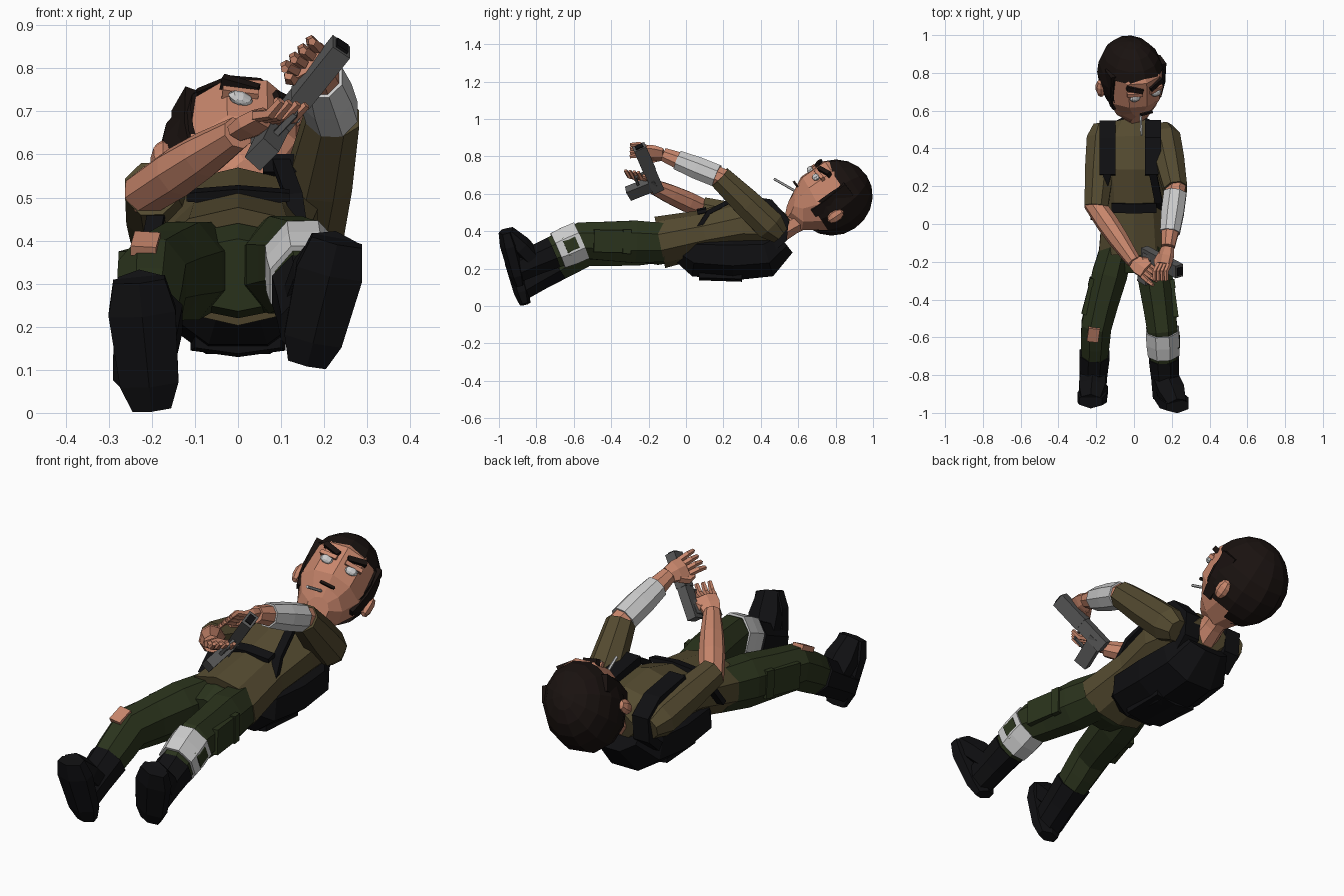
import bpy, bmesh, math
from mathutils import Vector, Matrix

cube = bpy.data.objects.get("Cube")
if cube:
    bpy.data.objects.remove(cube, do_unlink=True)


def material(name, *color):
    mat = bpy.data.materials.new(name)
    mat.use_nodes = True
    mat.diffuse_color = (*color, 1)
    mat.node_tree.nodes["Principled BSDF"].inputs["Base Color"].default_value = (*color, 1)
    return mat


SKIN = material("skin", .58, .24, .15)
SHIRT = material("olive_cloth", .09, .07, .03)
PANTS = material("green_cloth", .024, .034, .012)
BLACK = material("black_gear", .005, .005, .006)
HAIR = material("dark_hair", .01, .006, .005)
WHITE = material("bandage", .6, .6, .6)
METAL = material("gun_metal", .1, .1, .1)
SIDEWAYS = Vector((1, 0, 0))
FORWARD = Vector((0, 1, 0))


def finish(name, bm, mat, frame):
    bmesh.ops.recalc_face_normals(bm, faces=bm.faces)
    mesh = bpy.data.meshes.new(name)
    bm.to_mesh(mesh)
    bm.free()
    mesh.materials.append(mat)
    obj = bpy.data.objects.new(name, mesh)
    bpy.context.collection.objects.link(obj)
    obj.matrix_world = frame


def loft(name, path, widths, mat, sides=8, flat=1, hint=SIDEWAYS, frame=Matrix()):
    """Skin flat-sided rings along a path; depth is half width times flat."""
    bm = bmesh.new()
    points = [Vector(p) for p in path]
    grow = 1 / math.cos(math.pi / sides)
    rings = []
    for i, (point, width) in enumerate(zip(points, widths)):
        tangent = (points[min(i + 1, len(points) - 1)] - points[max(i - 1, 0)]).normalized()
        across = (hint - tangent * tangent.dot(hint)).normalized()
        through = tangent.cross(across) * flat
        angles = [2 * math.pi * (k + .5) / sides for k in range(sides)]
        rings.append([bm.verts.new(point + (across * math.cos(a) + through * math.sin(a)) * width * grow)
                      for a in angles])
    for lower, upper in zip(rings, rings[1:]):
        for k in range(sides):
            j = (k + 1) % sides
            bm.faces.new((lower[k], lower[j], upper[j], upper[k]))
    bm.faces.new(rings[0])
    bm.faces.new(rings[-1])
    finish(name, bm, mat, frame)


def ball(name, center, size, mat, segments, frame, drop=lambda c: False):
    bm = bmesh.new()
    bmesh.ops.create_uvsphere(bm, u_segments=segments, v_segments=segments - 2, radius=1)
    bmesh.ops.scale(bm, vec=size, verts=bm.verts)
    bmesh.ops.translate(bm, vec=center, verts=bm.verts)
    unwanted = [f for f in bm.faces if drop(f.calc_center_median())]
    bmesh.ops.delete(bm, geom=unwanted, context='FACES')
    finish(name, bm, mat, frame)


def along(start, end, *fractions):
    """Points on the line through start and end."""
    start, end = Vector(start), Vector(end)
    return [start + (end - start) * f for f in fractions]


# Torso, belt and neck
loft("shirt", [(0, -.14, .34), (0, .1, .39), (0, .3, .43), (0, .45, .42), (0, .54, .4)],
     (.185, .165, .185, .17, .1), SHIRT, sides=10, flat=.72)
loft("chest_belt", along((0, .06, .5), (0, .11, .51), 0, 1), [.12] * 2, BLACK, sides=6, flat=.14)
loft("neck", along((0, .48, .39), (0, .7, .51), 0, .4, 1), (.065, .055, .06), SKIN)
loft("pelvis", [(0, -.04, .34), (0, -.16, .33), (0, -.25, .32)], (.155, .17, .13), PANTS, sides=10, flat=.62)

# Backpack with straps
loft("backpack", [(0, -.02, .31), (0, .05, .28), (0, .25, .27), (0, .43, .28), (0, .52, .35)],
     (.11, .165, .18, .17, .11), BLACK, flat=.74)
loft("backpack_pocket", along((0, .07, .165), (0, .3, .16), 0, 1), (.1, .11), BLACK, sides=6, flat=.24)
for side, x, top in (("right", -.14, .52), ("left", .1, .55)):
    loft(side + "_shoulder_strap",
         [(x, .45, .3), (x, .52, .36), (x, .53, .46), (x, .45, top), (x, .26, top + .03)],
         [.042] * 5, BLACK, sides=4, flat=.5)
    loft(side + "_side_strap", [(x, .27, top + .03), (x * 1.3, .12, .5), (x * 1.5, .03, .36)],
         [.02] * 3, BLACK, sides=4, flat=.6)


def hand(side, wrist, tip, spread):
    wrist, tip, spread = Vector(wrist), Vector(tip), Vector(spread).normalized()
    reach = tip - wrist
    curl = reach.cross(spread).normalized() * .015
    loft(side + "_palm", along(wrist, tip, 0, .25, .5), (.036, .048, .046), SKIN, sides=6, flat=.5, hint=spread)
    for i in range(4):
        offset = spread * (i - 1.5) * .025
        root, end = wrist + reach / 2 + offset, tip + offset * 1.2
        loft(f"{side}_finger_{i + 1}", [root, (root + end) / 2 + curl, end], (.012, .011, .008),
             SKIN, sides=5, hint=spread)
    base = wrist + reach * .2 - spread * .035
    loft(side + "_thumb", [base, base + reach * .2 - spread * .025, base + reach * .4 - spread * .02],
         (.017, .014, .009), SKIN, sides=5, hint=spread)


# Arms
left_elbow, left_wrist = (.22, .18, .69), (.18, -.12, .81)
right_elbow, right_wrist = (-.2, .09, .52), (0, -.2, .65)
for side, shoulder, elbow, wrist in (("left", (.165, .45, .43), left_elbow, left_wrist),
                                     ("right", (-.17, .45, .43), right_elbow, right_wrist)):
    loft(side + "_sleeve", along(shoulder, elbow, -.2, 0, .45, 1), (.05, .08, .076, .062), SHIRT)
    loft(side + "_forearm", along(elbow, wrist, -.1, .3, .6, 1), (.05, .055, .05, .036), SKIN)
loft("left_arm_bandage", along(left_elbow, left_wrist, .05, .4, .75), (.06, .06, .052), WHITE)
hand("left", left_wrist, (.14, -.3, .83), (1, 0, 1))
hand("right", right_wrist, (.13, -.29, .72), (-.6, -.7, .1))

# Pistol
rear, muzzle = (.055, -.15, .62), (.24, -.25, .85)
gun_side = Vector((0, -.9, -.4))
loft("pistol_slide", along(rear, muzzle, 0, .5), [.032] * 2, METAL, sides=4, flat=.7, hint=gun_side)
loft("pistol_barrel", along(rear, muzzle, .48, 1), [.035] * 2, METAL, sides=4, flat=.7, hint=gun_side)
loft("pistol_muzzle", along(rear, muzzle, .98, 1.02), [.022] * 2, BLACK, sides=4, flat=.7, hint=gun_side)
loft("pistol_grip", along((.085, -.16, .66), (.055, -.31, .6), 0, 1), [.024] * 2, METAL, sides=4, flat=1.4,
     hint=Vector((1, 0, -1)))
loft("trigger_guard", [(.14, -.21, .72), (.13, -.27, .69), (.07, -.25, .63)], [.007] * 3, METAL, sides=4)

# Legs, thigh pockets and boots
left_hip, left_knee, left_ankle = (.09, -.12, .34), (.15, -.56, .35), (.17, -.91, .2)
right_hip, right_knee, right_ankle = (-.09, -.12, .34), (-.2, -.54, .31), (-.22, -.89, .1)
for side, out, hip, knee, ankle, heel, toe in (
        ("left", 1, left_hip, left_knee, left_ankle, (.16, -.89, .115), (.23, -.965, .4)),
        ("right", -1, right_hip, right_knee, right_ankle, (-.2, -.86, .01), (-.23, -.94, .31))):
    loft(side + "_leg", along(hip, knee, 0, .35, .7, 1) + along(knee, ankle, .25, .6),
         (.085, .093, .085, .08, .075, .065), PANTS, flat=1.22)
    pocket = [p + SIDEWAYS * out * .075 for p in along(hip, knee, .4, .5, .85)]
    loft(side + "_thigh_pocket", pocket, [.02] * 3, PANTS, sides=4, flat=3)
    loft(side + "_pocket_flap", pocket[:2], [.025] * 2, PANTS, sides=4, flat=2.6)
    loft(side + "_boot_shaft", along(knee, ankle, .42, .7, 1), (.08, .073, .07), BLACK, flat=1.08)
    loft(side + "_boot_sole", along(heel, toe, 0, .2, .75, 1), (.045, .068, .078, .06), BLACK, sides=6, flat=.55)
    shaft_middle, = along(knee, ankle, .72)
    loft(side + "_boot_instep", along(shaft_middle, toe, 0, .5, .95), (.066, .07, .05), BLACK, sides=6, flat=.75)

# Knee brace and torn knee
loft("left_knee_brace", along(left_knee, left_ankle, 0, .18, .36), (.087, .088, .083), WHITE, flat=1.2)
loft("brace_opening", [p + SIDEWAYS * .08 for p in along(left_knee, left_ankle, .06, .24)], [.01] * 2,
     PANTS, sides=6, flat=4.5)
loft("right_knee_tear", along((-.21, -.55, .41), (-.22, -.62, .375), 0, 1), [.03] * 2, SKIN, sides=4, flat=.4)

# Head frame: tipped back, turned a little towards its left
left_axis = Vector((.92, .25, -.34)).normalized()
face_axis = Vector((.4, -.5, .75)).normalized()
HEAD = Matrix((left_axis, -face_axis, face_axis.cross(left_axis))).transposed().to_4x4()
HEAD.translation = (-.015, .79, .58)

# Head, hair and face
loft("head", [(0, -.1, -.22), (0, -.06, -.19), (0, -.03, -.1), (0, -.03, .06), (0, -.02, .13)],
     (.05, .1, .142, .143, .1), SKIN, sides=10, flat=1.15, frame=HEAD)
ball("hair", (0, 0, 0), (.174, .208, .212), HAIR, 12, HEAD,
     lambda c: (c.y < -.06 and c.z < .09) or (c.y < .07 and c.z < -.1))
for side, s in (("right", -1), ("left", 1)):
    ball(side + "_ear", (s * .17, .02, -.05), (.025, .035, .05), SKIN, 7, HEAD)
    loft(side + "_sideburn", [(s * .145, -.06, .09), (s * .145, -.05, -.04), (s * .13, -.05, -.14)],
         (.016, .014, .009), HAIR, sides=4, flat=2.5, frame=HEAD)
    ball(side + "_eye", (s * .06, -.185, -.02), (.032, .016, .02), WHITE, 8, HEAD)
    for part, height, tilt, width, mat in (("_eyelid", 0, .005, .012, SKIN), ("_eyebrow", .02, .028, .015, HAIR)):
        loft(side + part, [(s * .02, -.195, height), (s * .1, -.17, height + tilt)], [width] * 2, mat,
             sides=4, flat=.8, hint=FORWARD, frame=HEAD)
loft("mouth", [(-.035, -.19, -.13), (.035, -.19, -.13)], [.006] * 2, HAIR, sides=4, hint=FORWARD, frame=HEAD)
loft("cigarette", [(.035, .58, .617), (.04, .47, .68)], [.006] * 2, WHITE, sides=6)
